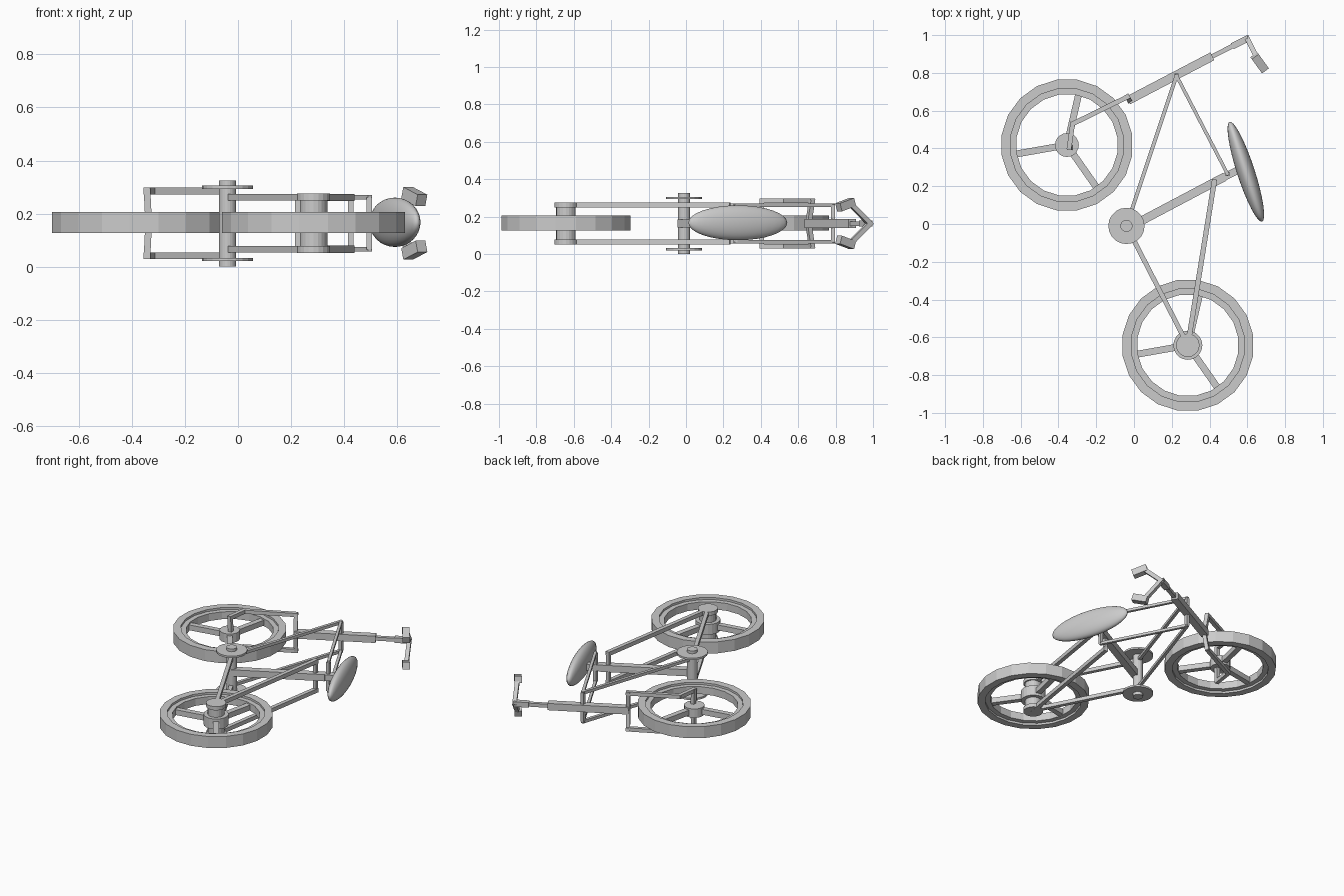
import bpy, bmesh, math
from mathutils import Vector, Matrix

if "Cube" in bpy.data.objects:
    bpy.data.objects.remove(bpy.data.objects["Cube"])

ZC = 0.163  # middle plane of the bicycle, which lies on its side


def add_object(name, bm):
    bmesh.ops.recalc_face_normals(bm, faces=bm.faces)
    me = bpy.data.meshes.new(name)
    bm.to_mesh(me)
    bm.free()
    ob = bpy.data.objects.new(name, me)
    bpy.context.collection.objects.link(ob)
    return ob


def rod(name, p, q, w, ext=0.0):
    """Square bar from p to q."""
    p, q = Vector(p), Vector(q)
    d = q - p
    m = (Matrix.Translation((p + q) / 2) @ d.to_track_quat('Z', 'Y').to_matrix().to_4x4()
         @ Matrix.Diagonal((w, w, d.length + ext, 1)))
    bm = bmesh.new()
    bmesh.ops.create_cube(bm, size=1, matrix=m)
    return add_object(name, bm)


def disc(name, x, y, z0, z1, r, n=20):
    """Upright cylinder between two heights."""
    bm = bmesh.new()
    bmesh.ops.create_cone(bm, cap_ends=True, segments=n, radius1=r, radius2=r, depth=z1 - z0,
                          matrix=Matrix.Translation((x, y, (z0 + z1) / 2)))
    return add_object(name, bm)


def pair(name, pts, w):
    """Chain of bars, mirrored about the middle plane. Points give offset from it."""
    for side, s in (("left", 1), ("right", -1)):
        for i in range(len(pts) - 1):
            a, b = pts[i], pts[i + 1]
            rod(f"{side}_{name}", (a[0], a[1], ZC + s * a[2]), (b[0], b[1], ZC + s * b[2]), w, w * 0.8)


def wheel(name, cx, cy):
    # tyre and rim cross-section, spun in 20 steps
    prof = [(0.35, 0.039), (0.302, 0.039), (0.302, 0.025), (0.27, 0.025)]
    prof += [(r, -z) for r, z in reversed(prof)]
    bm = bmesh.new()
    rings = []
    for k in range(20):
        a = 2 * math.pi * k / 20 + math.pi / 20
        rings.append([bm.verts.new((cx + r * math.cos(a), cy + r * math.sin(a), ZC + 0.003 + z))
                      for r, z in prof])
    n = len(prof)
    for k in range(20):
        A, B = rings[k], rings[(k + 1) % 20]
        for j in range(n):
            bm.faces.new((A[j], A[(j + 1) % n], B[(j + 1) % n], B[j]))
    add_object(name, bm)
    for deg in (77, 190, 305):
        c, s = math.cos(math.radians(deg)), math.sin(math.radians(deg))
        rod(name + "_spoke", (cx, cy, ZC), (cx + 0.28 * c, cy + 0.28 * s, ZC), 0.036)


FX, FY = -0.355, 0.418   # front axle
RX, RY = 0.285, -0.642   # rear axle
BX, BY = -0.04, -0.01    # crank axle
wheel("front_wheel", FX, FY)
wheel("rear_wheel", RX, RY)

# Hubs
disc("front_hub", FX, FY, ZC - 0.03, ZC + 0.03, 0.063)
disc("rear_hub", RX, RY, 0.052, 0.275, 0.052)
disc("rear_hub_flange", RX, RY, ZC - 0.035, ZC + 0.035, 0.077)
for z in (0.052, 0.25):
    disc("rear_hub_cap", RX, RY, z, z + 0.025, 0.062)

# Crank axle and discs
disc("crank_axle", BX, BY, 0.0, 0.325, 0.032)
for z in (0.02, 0.293):
    disc("crank_disc", BX, BY, z, z + 0.013, 0.096)

# Double frame tubes
H = 0.098
pair("chain_stay", [(BX, BY, H), (RX, RY, H)], 0.025)
pair("seat_stay", [(0.425, 0.225, H), (RX, RY, H)], 0.027)
pair("down_tube", [(BX, BY, H), (0.225, 0.785, H)], 0.02)
pair("top_tube", [(0.225, 0.785, H), (0.495, 0.265, H)], 0.018)
for x, y in ((0.425, 0.225), (0.225, 0.785), (0.495, 0.265)):
    rod("frame_cross_bar", (x, y, ZC - H), (x, y, ZC + H), 0.021)

# Seat post and saddle
rod("seat_post", (BX, BY - 0.015, ZC), (0.48, 0.25, ZC), 0.045)
rod("seat_post_top", (0.47, 0.245, ZC), (0.58, 0.30, ZC), 0.04)
bm = bmesh.new()
bmesh.ops.create_uvsphere(bm, u_segments=32, v_segments=16, radius=1,
                          matrix=Matrix.Translation((0.592, 0.277, 0.167))
                          @ Matrix.Rotation(math.radians(18), 4, 'Z')
                          @ Matrix.Diagonal((0.047, 0.278, 0.093, 1)))
for f in bm.faces:
    f.smooth = True
add_object("saddle", bm)

# Steering column, wide then narrow
rod("steering_column", (-0.03, 0.655, ZC), (0.415, 0.888, ZC), 0.046)
rod("steering_stem", (0.40, 0.88, ZC), (0.60, 0.982, ZC), 0.024)
rod("stem_clamp", (0.52, 0.941, ZC), (0.605, 0.983, ZC), 0.034)

# Fork: crown, leg, dropout and inward axle
pair("fork", [(-0.025, 0.655, 0.0), (-0.035, 0.673, 0.122), (-0.325, 0.53, 0.122),
              (-0.343, 0.405, 0.122), (-0.338, 0.405, 0.02)], 0.025)

# Handlebar and grips
pair("handlebar", [(0.60, 0.982, 0.0), (0.65, 0.88, 0.105)], 0.026)
pair("grip", [(0.648, 0.877, 0.11), (0.682, 0.83, 0.092)], 0.045)
